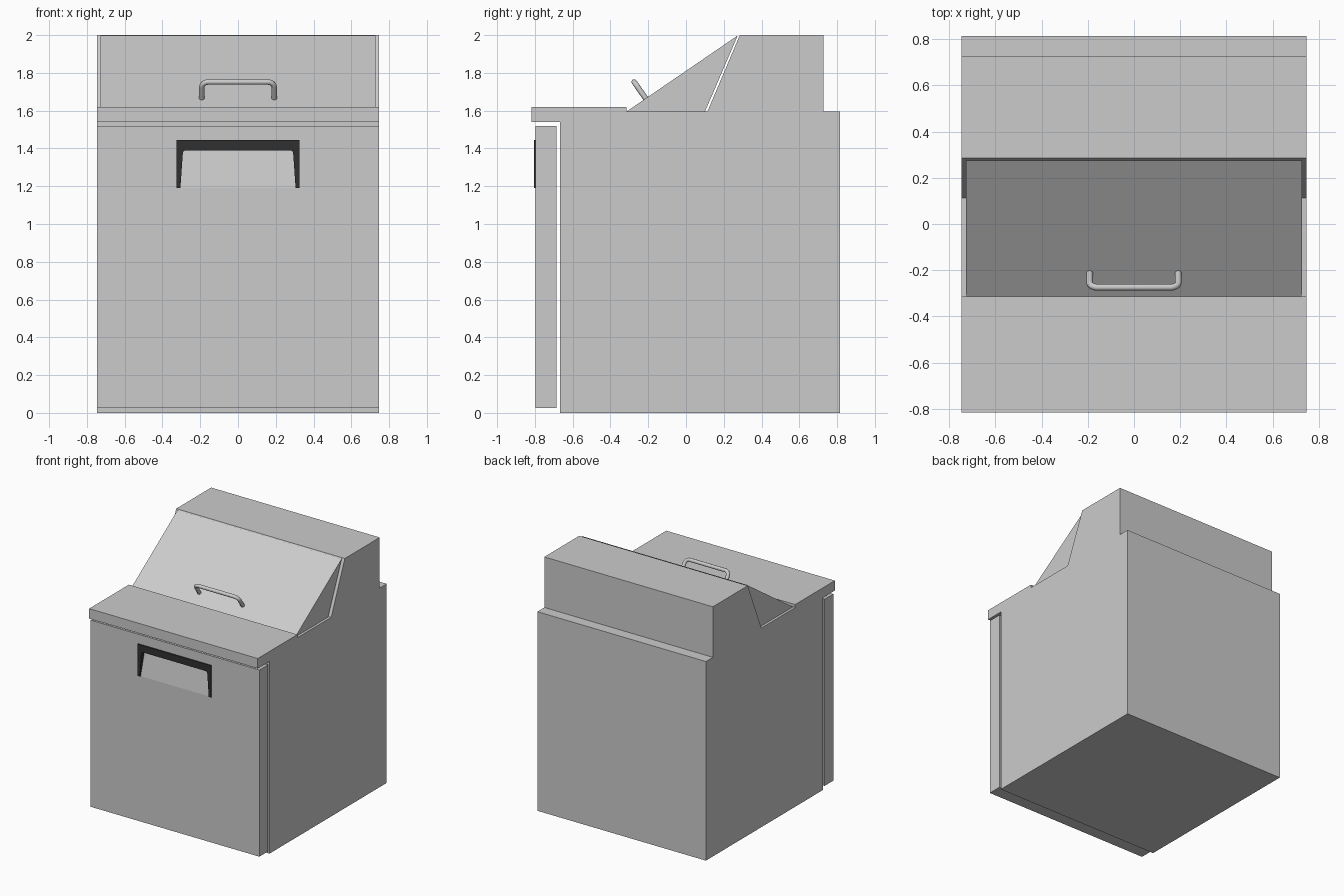
import bpy, bmesh
from math import sin, cos, pi
from mathutils import Vector

if "Cube" in bpy.data.objects:
    bpy.data.objects.remove(bpy.data.objects["Cube"])


def prism(name, profile, axis, lo, hi, mat=None):
    """Extrude a 2D profile: (y,z) along x, or (x,z) along y."""
    bm = bmesh.new()
    place = (lambda a, b, t: (t, a, b)) if axis == 'x' else (lambda a, b, t: (a, t, b))
    face = bm.faces.new([bm.verts.new(place(a, b, lo)) for a, b in profile])
    ext = bmesh.ops.extrude_face_region(bm, geom=[face])
    moved = [v for v in ext['geom'] if isinstance(v, bmesh.types.BMVert)]
    bmesh.ops.translate(bm, verts=moved, vec=place(0, 0, hi - lo))
    bmesh.ops.recalc_face_normals(bm, faces=bm.faces)
    mesh = bpy.data.meshes.new(name)
    bm.to_mesh(mesh)
    bm.free()
    ob = bpy.data.objects.new(name, mesh)
    bpy.context.collection.objects.link(ob)
    if mat:
        mesh.materials.append(mat)
    return ob


dark = bpy.data.materials.new("dark_trim")
dark.diffuse_color = (0.03, 0.03, 0.03, 1)
dark.use_nodes = True
dark.node_tree.nodes["Principled BSDF"].inputs["Base Color"].default_value = dark.diffuse_color

# Cabinet with overhanging worktop and rear hood
W = 0.747
prism("cabinet", [(-0.668, 0), (0.815, 0), (0.815, 1.595), (0.727, 1.595),
                  (0.727, 2.0), (0.285, 2.0), (0.113, 1.595), (-0.315, 1.595),
                  (-0.315, 1.62), (-0.817, 1.62), (-0.817, 1.54),
                  (-0.668, 1.54)], 'x', -W, W)

# Sloping lid
prism("lid", [(-0.314, 1.596), (0.101, 1.596), (0.274, 1.998)], 'x', -0.728, 0.728)

# Door with a wedge-shaped hand pocket
door = prism("door", [(-0.797, 0.025), (-0.686, 0.025), (-0.686, 1.52),
                      (-0.797, 1.52)], 'x', -W, W)
cutter = prism("pocket_cutter", [(-0.83, 1.19), (-0.797, 1.19), (-0.76, 1.42),
                                 (-0.83, 1.42)], 'x', -0.31, 0.31)
cutter.hide_render = True
cutter.hide_set(True)
cutter.display_type = 'WIRE'
cut = door.modifiers.new("pocket", 'BOOLEAN')
cut.operation = 'DIFFERENCE'
cut.solver = 'EXACT'
cut.object = cutter

# Dark pull trim around the pocket
half = [(0.325, 1.445), (0.325, 1.19), (0.305, 1.19), (0.292, 1.375),
        (0.288, 1.386), (0.278, 1.39)]
prism("door_pull", half + [(-x, z) for x, z in reversed(half)], 'y',
      -0.806, -0.757, dark)

# Lid handle: bent tube standing square to the lid
base = Vector((0, -0.207, 1.655))
up = Vector((0, -0.57, 0.82)).normalized()
span, height, r = 0.192, 0.118, 0.035
path = [(span, -0.015)]
path += [(span - r + r * cos(a), height - r + r * sin(a))
         for a in (i * pi / 12 for i in range(7))]
path += [(-x, h) for x, h in reversed(path)]
curve = bpy.data.curves.new("lid_handle", 'CURVE')
curve.dimensions = '3D'
curve.bevel_depth = 0.0145
curve.bevel_resolution = 4
curve.use_fill_caps = True
spline = curve.splines.new('POLY')
spline.points.add(len(path) - 1)
for p, (x, h) in zip(spline.points, path):
    p.co = (*(base + up * h + Vector((x, 0, 0))), 1)
bpy.context.collection.objects.link(bpy.data.objects.new("lid_handle", curve))
